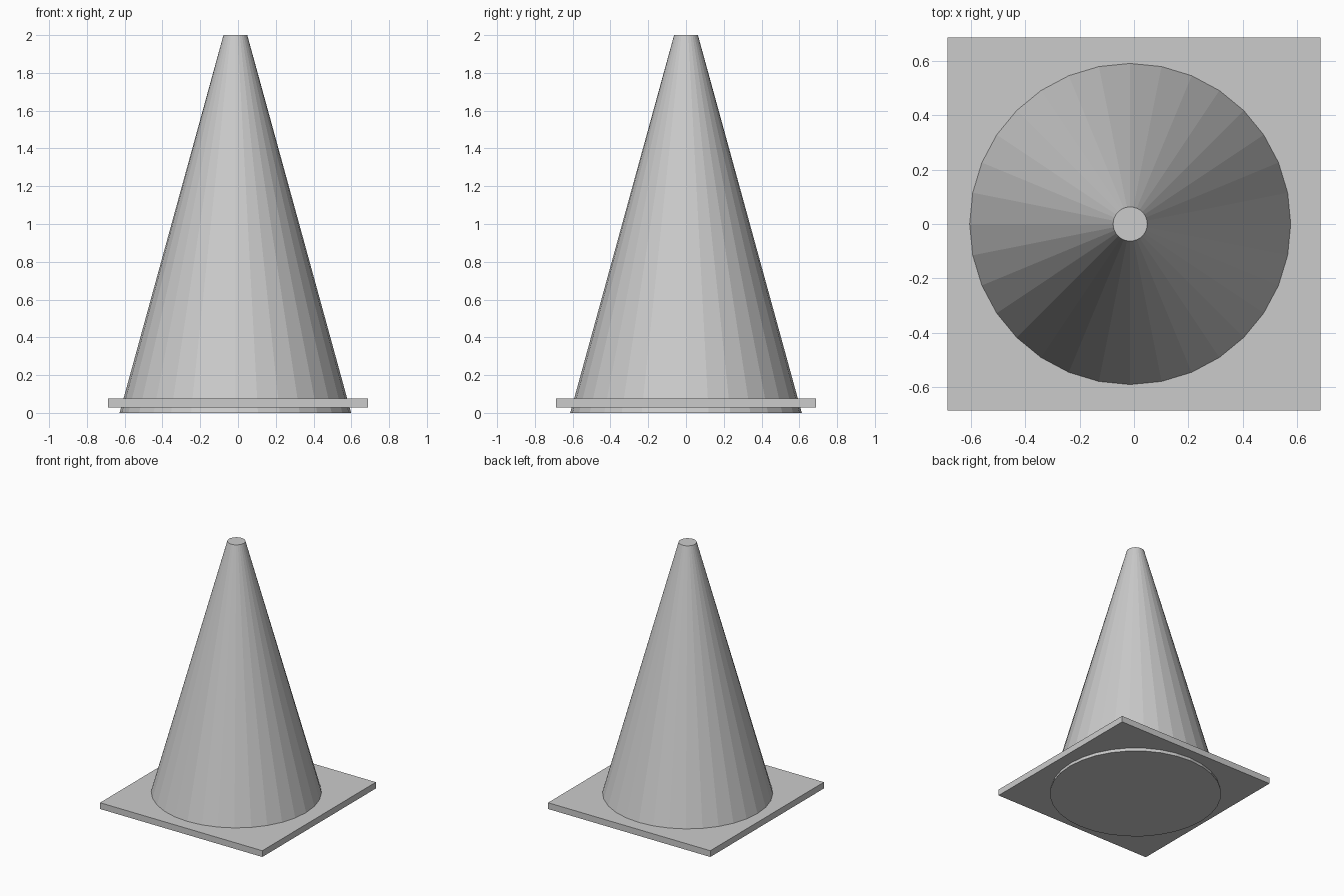
import bpy, bmesh
from math import cos, sin, tau

if "Cube" in bpy.data.objects:
    bpy.data.objects.remove(bpy.data.objects["Cube"])

SIDES = 32
HEIGHT, R_BASE, R_TOP = 2.0, 0.613, 0.063
CENTRE_X = -0.014


def add_object(name, bm):
    mesh = bpy.data.meshes.new(name)
    bm.to_mesh(mesh)
    bm.free()
    obj = bpy.data.objects.new(name, mesh)
    bpy.context.collection.objects.link(obj)
    return obj


# Tapered cone, ringed at the stripe edges and capped at both ends
levels = [0, 0.375, 0.5, 0.875, 1.0, 1.385, 1.5, HEIGHT]
bm = bmesh.new()
rings = []
for z in levels:
    r = R_BASE + (R_TOP - R_BASE) * z / HEIGHT
    rings.append([bm.verts.new((CENTRE_X + r * cos(tau * i / SIDES),
                                r * sin(tau * i / SIDES), z))
                  for i in range(SIDES)])
for k, (low, high) in enumerate(zip(rings, rings[1:])):
    for i in range(SIDES):
        j = (i + 1) % SIDES
        face = bm.faces.new((low[i], low[j], high[j], high[i]))
        face.material_index = k % 2  # every second band is a pale stripe
bm.faces.new(rings[0][::-1])
bm.faces.new(rings[-1])
cone = add_object("cone_body", bm)

# Mid grey body and pale reflective stripes
for name, value in (("body_grey", 0.8), ("stripe_white", 1.0)):
    mat = bpy.data.materials.new(name)
    v = 0.6 if name == "body_grey" else value
    mat.diffuse_color = (v, v, v, 1)
    mat.use_nodes = True
    mat.node_tree.nodes["Principled BSDF"].inputs["Base Color"].default_value = mat.diffuse_color
    cone.data.materials.append(mat)

# Square base plate, with the cone passing slightly through it
bm = bmesh.new()
bmesh.ops.create_cube(bm, size=1)
bmesh.ops.scale(bm, vec=(1.376, 1.376, 0.048), verts=bm.verts)
bmesh.ops.translate(bm, vec=(0, 0, 0.053), verts=bm.verts)
plate = add_object("base_plate", bm)
plate.data.materials.append(bpy.data.materials["body_grey"])
